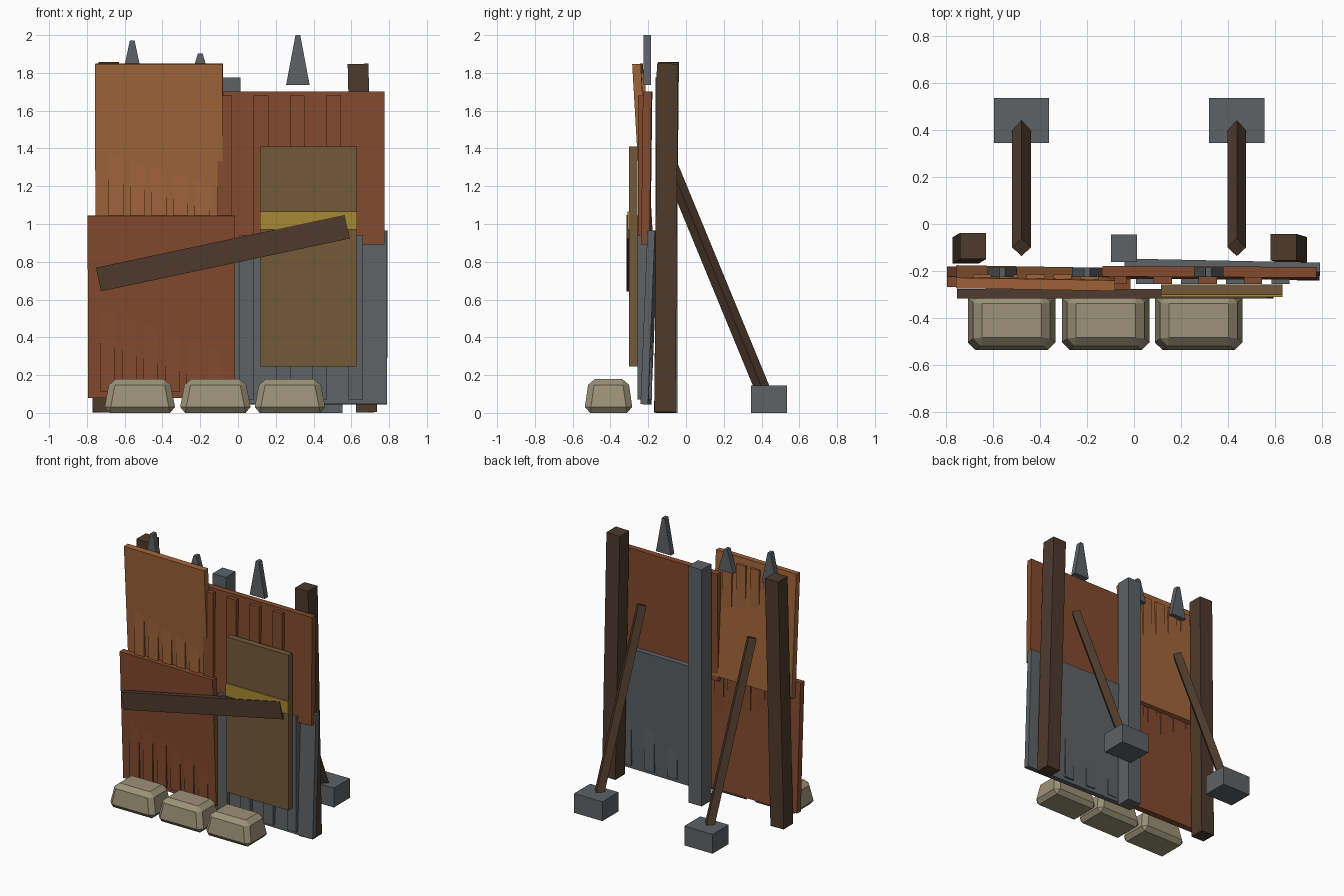
import bpy, bmesh, math
from mathutils import Matrix

if "Cube" in bpy.data.objects:
    bpy.data.objects.remove(bpy.data.objects["Cube"])


def mat(name, r, g, b):
    m = bpy.data.materials.new(name)
    lin = [((c / 255 + 0.055) / 1.055) ** 2.4 for c in (r, g, b)]
    m.diffuse_color = (*lin, 1)
    m.use_nodes = True
    m.node_tree.nodes["Principled BSDF"].inputs["Base Color"].default_value = m.diffuse_color
    return m


RUST = mat("rust", 131, 74, 46)
ORANGE = mat("light rust", 160, 100, 58)
STEEL = mat("steel grey", 94, 98, 101)
WOOD = mat("dark wood", 78, 58, 44)
KHAKI = mat("khaki board", 115, 90, 58)
YELLOW = mat("yellow stripe", 168, 138, 52)
CANVAS = mat("sandbag canvas", 156, 146, 120)


def add(name, bm, m, loc=(0, 0, 0), rot=(0, 0, 0)):
    bmesh.ops.recalc_face_normals(bm, faces=bm.faces)
    me = bpy.data.meshes.new(name)
    bm.to_mesh(me)
    bm.free()
    me.materials.append(m)
    ob = bpy.data.objects.new(name, me)
    ob.location = loc
    ob.rotation_euler = [math.radians(a) for a in rot]
    bpy.context.collection.objects.link(ob)
    return ob


def box(name, size, loc, m, rot=(0, 0, 0), taper=(1, 1)):
    bm = bmesh.new()
    bmesh.ops.create_cube(bm, size=1)
    for v in bm.verts:
        if v.co.z > 0:
            v.co.x *= taper[0]
            v.co.y *= taper[1]
        v.co.x *= size[0]
        v.co.y *= size[1]
        v.co.z *= size[2]
    return add(name, bm, m, loc, rot)


def ribs(name, xs, z0, z1, m, front=-0.247, back=-0.215):
    for x in xs:
        box(name, (0.078, back - front, z1 - z0),
            (x, (front + back) / 2, (z0 + z1) / 2), m)


# Upright posts
box("left_post", (0.11, 0.112, 1.855), (-0.70, -0.103, 0.93), WOOD, (-0.6, 1.0, 0))
box("right_post", (0.11, 0.112, 1.845), (0.658, -0.105, 0.925), WOOD, (-0.4, -1.4, 0))
box("middle_post", (0.11, 0.115, 1.775), (-0.043, -0.103, 0.8875), STEEL)

# Overlapping sheet panels, each slightly tilted
box("lower_left_panel", (0.78, 0.045, 0.965), (-0.405, -0.23, 0.5625), RUST, (2.5, 0, -0.9))
box("upper_left_panel", (0.675, 0.045, 0.92), (-0.418, -0.23, 1.388), ORANGE, (3.3, 0, -1))
box("upper_right_panel", (0.91, 0.045, 0.81), (0.32, -0.208, 1.297), RUST, (-0.7, 0, -0.3))
box("lower_right_panel", (0.83, 0.04, 0.92), (0.375, -0.194, 0.505), STEEL, (-2.3, 0, -1.2))

# Upright ribs on the panels
ribs("lower_left_rib", [-0.69 + 0.114 * i for i in range(6)], 0.11, 1.0, RUST)
ribs("upper_left_rib", [-0.646 + 0.114 * i for i in range(5)], 0.97, 1.8, ORANGE)
ribs("upper_right_rib", [-0.07 + 0.192 * i for i in range(4)], 0.92, 1.68, RUST, -0.255)
ribs("lower_right_rib", [0.047 + 0.192 * i for i in range(4)], 0.07, 0.94, STEEL, -0.256, -0.18)

# Patch board, its stripe and the diagonal plank
box("patch_board", (0.515, 0.045, 1.165), (0.373, -0.279, 0.8275), KHAKI)
box("board_stripe", (0.515, 0.009, 0.095), (0.373, -0.306, 1.0175), YELLOW)
box("diagonal_plank", (1.347, 0.04, 0.128), (-0.08, -0.296, 0.846), WOOD, (0, -12, 0))

# Flat spikes along the top
for x, h in ((-0.56, 0.237), (-0.2, 0.168), (0.317, 0.265)):
    box("top_spike", (0.125, 0.04, h), (x, -0.205, 1.735 + h / 2), STEEL, taper=(0.2, 1))

# Rear braces (square bars turned on edge) and foot blocks
for x in (-0.478, 0.437):
    bm = bmesh.new()
    bmesh.ops.create_cone(bm, cap_ends=True, segments=4, radius1=0.04, radius2=0.04, depth=1.33)
    ends = [v.co.x for v in bm.verts]
    if max(ends) < 0.035:
        bmesh.ops.rotate(bm, verts=bm.verts, matrix=Matrix.Rotation(math.pi / 4, 3, 'Z'))
    add("rear_brace", bm, WOOD, (x, 0.154, 0.735), (22.4, 0, 0))
    box("brace_foot", (0.235, 0.19, 0.145), (x, 0.44, 0.0725), STEEL)

# Sandbags
for x in (-0.52, -0.12, 0.275):
    bag = box("sandbag", (0.385, 0.26, 0.18), (x, -0.41, 0.09), CANVAS, taper=(0.82, 0.8))
    bev = bag.modifiers.new("bevel", 'BEVEL')
    bev.width = 0.032
    bev.segments = 1
